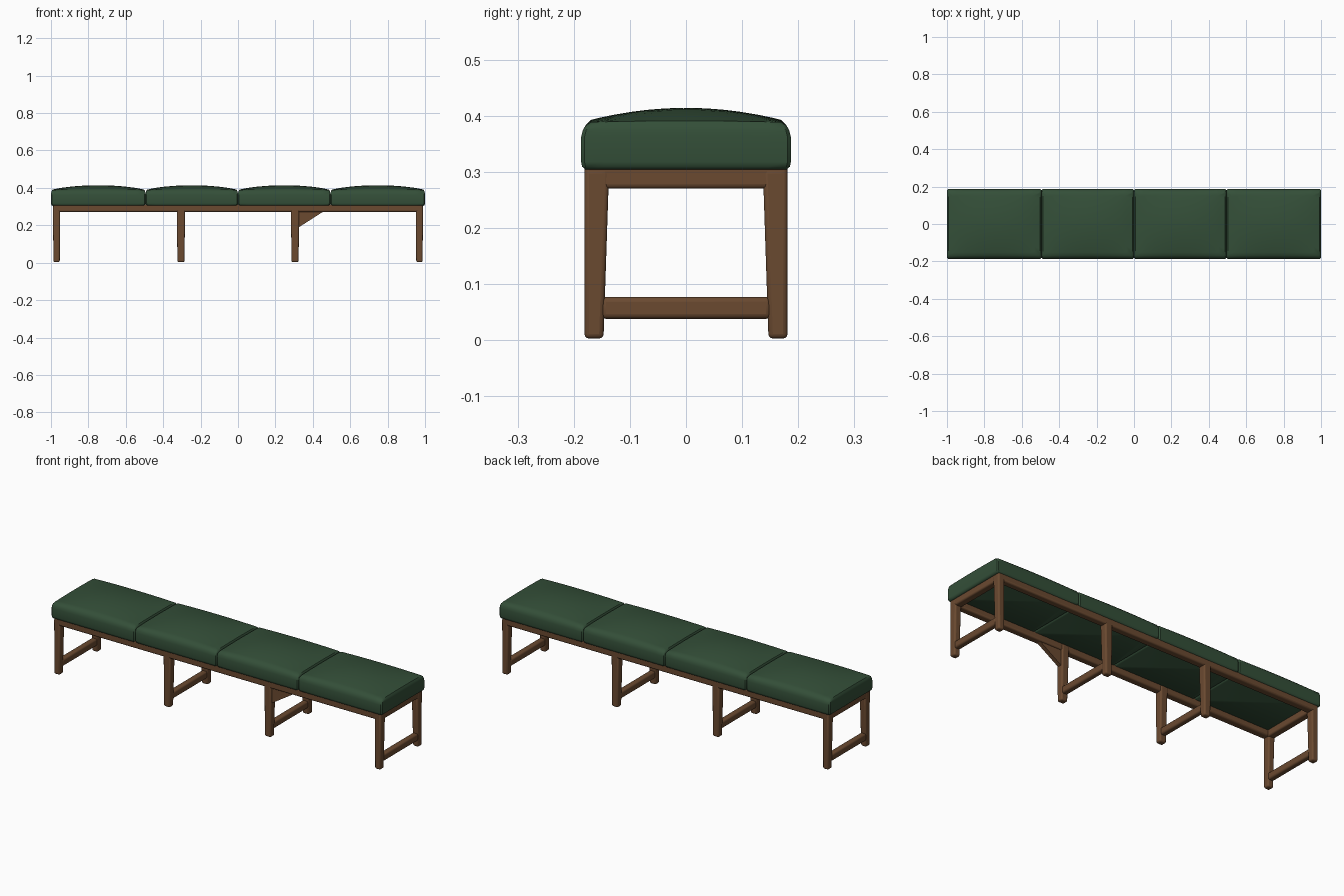
import bpy, bmesh, math

if "Cube" in bpy.data.objects:
    bpy.data.objects.remove(bpy.data.objects["Cube"])


def material(name, rgb):
    m = bpy.data.materials.new(name)
    m.diffuse_color = (*rgb, 1)
    m.use_nodes = True
    m.node_tree.nodes["Principled BSDF"].inputs["Base Color"].default_value = m.diffuse_color
    return m


GREEN = material("green upholstery", (0.034, 0.078, 0.040))
WOOD = material("brown wood", (0.145, 0.068, 0.030))


def finish(name, bm, mat, bevel=0.0):
    bmesh.ops.recalc_face_normals(bm, faces=bm.faces)
    me = bpy.data.meshes.new(name)
    bm.to_mesh(me)
    bm.free()
    ob = bpy.data.objects.new(name, me)
    bpy.context.collection.objects.link(ob)
    me.materials.append(mat)
    if bevel:
        b = ob.modifiers.new("rounding", 'BEVEL')
        b.width, b.segments = bevel, 3
    bpy.ops.object.select_all(action='DESELECT')
    bpy.context.view_layer.objects.active = ob
    ob.select_set(True)
    bpy.ops.object.shade_smooth_by_angle(angle=math.radians(40))
    return ob


def loft(name, rings, mat, bevel=0.0):
    """Skin a list of equal-length vertex rings and cap both ends."""
    bm = bmesh.new()
    vs = [[bm.verts.new(p) for p in r] for r in rings]
    n = len(rings[0])
    for a, b in zip(vs, vs[1:]):
        for i in range(n):
            bm.faces.new((a[i], a[(i + 1) % n], b[(i + 1) % n], b[i]))
    bm.faces.new(vs[0])
    bm.faces.new(vs[-1])
    return finish(name, bm, mat, bevel)


def rect(x0, x1, y0, y1, z):
    return [(x0, y0, z), (x1, y0, z), (x1, y1, z), (x0, y1, z)]


def box(name, x0, x1, y0, y1, z0, z1, bevel):
    return loft(name, [rect(x0, x1, y0, y1, z0), rect(x0, x1, y0, y1, z1)], WOOD, bevel)


# Cushions: rounded sides with a domed top
def cushion(name, x0, x1):
    cx, hx, hy, n = (x0 + x1) / 2, (x1 - x0) / 2, 0.187, 12

    def ring(ix, iy, z, dome):
        a, b = hx - ix, hy - iy
        c = 0.006
        pts = []
        corners = [(a, b), (-a, b), (-a, -b), (a, -b)]
        for k in range(4):
            (px, py), (qx, qy) = corners[k], corners[(k + 1) % 4]
            length = math.hypot(qx - px, qy - py)
            for i in range(n):
                t = c / length + (1 - 2 * c / length) * i / (n - 1)
                x, y = px + (qx - px) * t, py + (qy - py) * t
                h = dome * (1 - (x / hx) ** 2) ** 0.8 * (1 - (y / hy) ** 2)
                pts.append((cx + x, y, z + h))
        return pts

    rings = [ring(0.008, 0.008, 0.304, 0), ring(0.002, 0.002, 0.309, 0),
             ring(0, 0, 0.318, 0), ring(0, 0, 0.362, 0),
             ring(0.001, 0.003, 0.374, 0), ring(0.003, 0.008, 0.382, 0.01),
             ring(0.008, 0.018, 0.388, 0.026)]
    for d in (0.035, 0.06, 0.09, 0.12, 0.15, 0.175):
        rings.append(ring(d * 1.15, d, 0.388, 0.026))
    loft(name, rings, GREEN)


seams = [-1.0, -0.494, 0.0, 0.494, 1.0]
for i in range(4):
    cushion(f"cushion_{i + 1}", seams[i], seams[i + 1])

# Long rails front and back, short rails at both ends
for s, label in ((-1, "front"), (1, "back")):
    y0, y1 = sorted((s * 0.142, s * 0.181))
    box(f"{label}_rail", -0.988, 0.988, y0, y1, 0.272, 0.312, 0.008)
for s, label in ((-1, "left"), (1, "right")):
    x0, x1 = sorted((s * 0.948, s * 0.988))
    box(f"{label}_end_rail", x0, x1, -0.175, 0.175, 0.27, 0.312, 0.008)

# Tapered legs in four pairs, each pair joined by a low stretcher
for k, (x, wb, wt) in enumerate([(-0.97, 0.017, 0.019), (-0.305, 0.019, 0.022),
                                 (0.305, 0.019, 0.022), (0.97, 0.017, 0.019)]):
    for s, label in ((-1, "front"), (1, "back")):
        def section(w, inner, z):
            y0, y1 = sorted((s * inner, s * 0.181))
            return rect(x - w, x + w, y0, y1, z)
        loft(f"{label}_leg_{k + 1}",
             [section(wb, 0.147, 0.003), section(wt, 0.137, 0.305)], WOOD, 0.008)
    box(f"stretcher_{k + 1}", x - 0.016, x + 0.016, -0.152, 0.152, 0.038, 0.077, 0.009)

# Triangular brace beside one front leg
loft("leg_brace", [[(0.31, y, 0.18), (0.49, y, 0.295), (0.31, y, 0.295)]
                   for y in (-0.172, -0.150)], WOOD)
